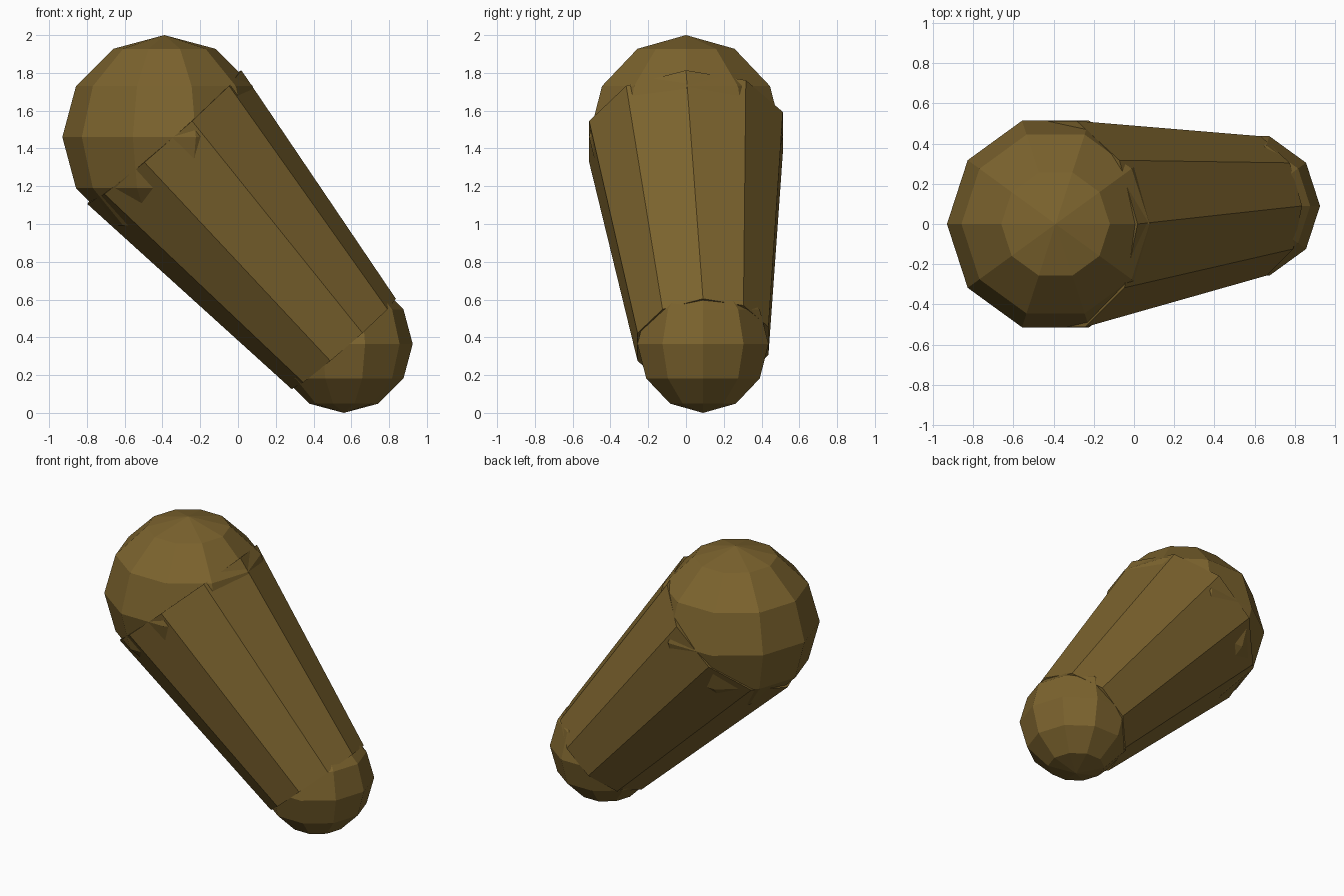
import bpy, bmesh
from math import sin, cos, pi
from mathutils import Vector

if "Cube" in bpy.data.objects:
    bpy.data.objects.remove(bpy.data.objects["Cube"])

SIDES, RINGS = 10, 6
BIG, BIG_R = Vector((-0.39, 0, 1.46)), 0.54
SMALL, SMALL_R = Vector((0.56, 0.09, 0.365)), 0.365

mat = bpy.data.materials.new("brown")
mat.diffuse_color = (0.2, 0.125, 0.027, 1)
mat.use_nodes = True
mat.node_tree.nodes["Principled BSDF"].inputs["Base Color"].default_value = mat.diffuse_color


def ring(bm, centre, u, v, radius):
    return [bm.verts.new(centre + radius * (u * cos(a) + v * sin(a)))
            for a in (2 * pi * i / SIDES for i in range(SIDES))]


def bridge(bm, a, b):
    for i in range(SIDES):
        j = (i + 1) % SIDES
        bm.faces.new((a[i], a[j], b[j], b[i]))


def finish(bm, name):
    bmesh.ops.recalc_face_normals(bm, faces=bm.faces[:])
    mesh = bpy.data.meshes.new(name)
    bm.to_mesh(mesh)
    bm.free()
    mesh.materials.append(mat)
    bpy.context.collection.objects.link(bpy.data.objects.new(name, mesh))


def ball(name, centre, radius):
    bm = bmesh.new()
    x, y, z = Vector((1, 0, 0)), Vector((0, 1, 0)), Vector((0, 0, 1))
    rings = []
    for k in range(1, RINGS):
        lat = -pi / 2 + pi * k / RINGS
        rings.append(ring(bm, centre + z * radius * sin(lat), x, y, radius * cos(lat)))
    for a, b in zip(rings, rings[1:]):
        bridge(bm, a, b)
    for pole_z, r in ((-radius, rings[0]), (radius, rings[-1])):
        pole = bm.verts.new(centre + z * pole_z)
        for i in range(SIDES):
            bm.faces.new((r[i], r[(i + 1) % SIDES], pole))
    finish(bm, name)


# Rounded ends
ball("large_end", BIG, BIG_R)
ball("small_end", SMALL, SMALL_R)

# Tapered shaft joining the two ball centres, one ridge facing straight up
axis = (SMALL - BIG).normalized()
u = Vector((-axis.z, 0, axis.x)).normalized()
v = axis.cross(u)
bm = bmesh.new()
top = ring(bm, BIG, u, v, BIG_R)
bottom = ring(bm, SMALL, u, v, SMALL_R)
bridge(bm, top, bottom)
bm.faces.new(top)
bm.faces.new(bottom)
finish(bm, "tapered_shaft")
